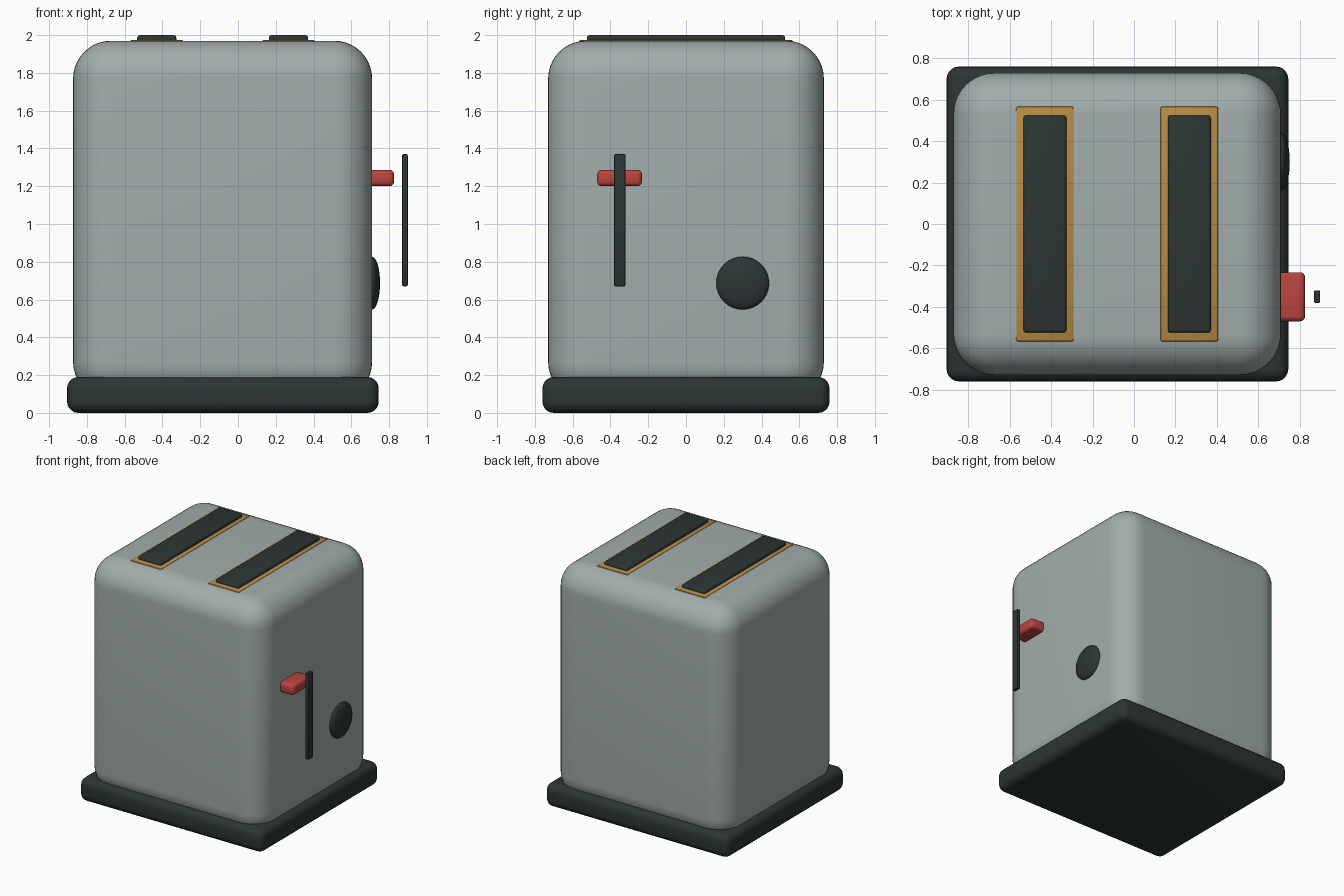
import bpy
from mathutils import Vector

if "Cube" in bpy.data.objects:
    bpy.data.objects.remove(bpy.data.objects["Cube"])


def material(name, rgb):
    m = bpy.data.materials.new(name)
    m.diffuse_color = (*rgb, 1)
    m.use_nodes = True
    m.node_tree.nodes["Principled BSDF"].inputs["Base Color"].default_value = m.diffuse_color
    return m


STEEL = material("steel", (0.36, 0.42, 0.41))
DARK = material("dark_plastic", (0.025, 0.036, 0.034))
BRASS = material("brass", (0.48, 0.26, 0.06))
RED = material("red_plastic", (0.50, 0.06, 0.045))


def smooth(ob):
    bpy.ops.object.select_all(action='DESELECT')
    ob.select_set(True)
    bpy.context.view_layer.objects.active = ob
    bpy.ops.object.shade_smooth_by_angle()


def rounded_box(name, lo, hi, radius, mat, segments=4):
    """Box between two corners with every edge rounded."""
    lo, hi = Vector(lo), Vector(hi)
    bpy.ops.mesh.primitive_cube_add(size=1, location=(lo + hi) / 2)
    ob = bpy.context.object
    ob.name = name
    ob.scale = hi - lo
    bpy.ops.object.transform_apply(location=False, rotation=False, scale=True)
    ob.data.materials.append(mat)
    bev = ob.modifiers.new("rounding", 'BEVEL')
    bev.width = radius
    bev.segments = segments
    bpy.ops.object.modifier_apply(modifier=bev.name)
    smooth(ob)
    return ob


# Base and main shell
rounded_box("base", (-0.905, -0.76, 0), (0.745, 0.76, 0.19), 0.06, DARK, 5)
rounded_box("body", (-0.873, -0.73, 0.07), (0.71, 0.73, 1.97), 0.2, STEEL, 10)

# Two bread slots with brass surrounds
for side, x in (("left", -0.43), ("right", 0.267)):
    rounded_box(f"{side}_slot_trim", (x - 0.14, -0.567, 1.935),
                (x + 0.14, 0.567, 1.975), 0.01, BRASS, 2)
    rounded_box(f"{side}_slot", (x - 0.104, -0.525, 1.93),
                (x + 0.104, 0.525, 2.0), 0.015, DARK, 3)

# Lever and its guide strip on the right side
rounded_box("lever", (0.65, -0.47, 1.2), (0.826, -0.233, 1.287), 0.025, RED)
rounded_box("lever_track", (0.869, -0.381, 0.67), (0.899, -0.32, 1.37), 0.007, DARK, 2)

# Domed browning dial
bpy.ops.mesh.primitive_uv_sphere_add(segments=32, ring_count=16, radius=1,
                                     location=(0.71, 0.3, 0.687))
dial = bpy.context.object
dial.name = "browning_dial"
dial.scale = (0.042, 0.14, 0.14)
bpy.ops.object.transform_apply(location=False, rotation=False, scale=True)
dial.data.materials.append(DARK)
smooth(dial)
